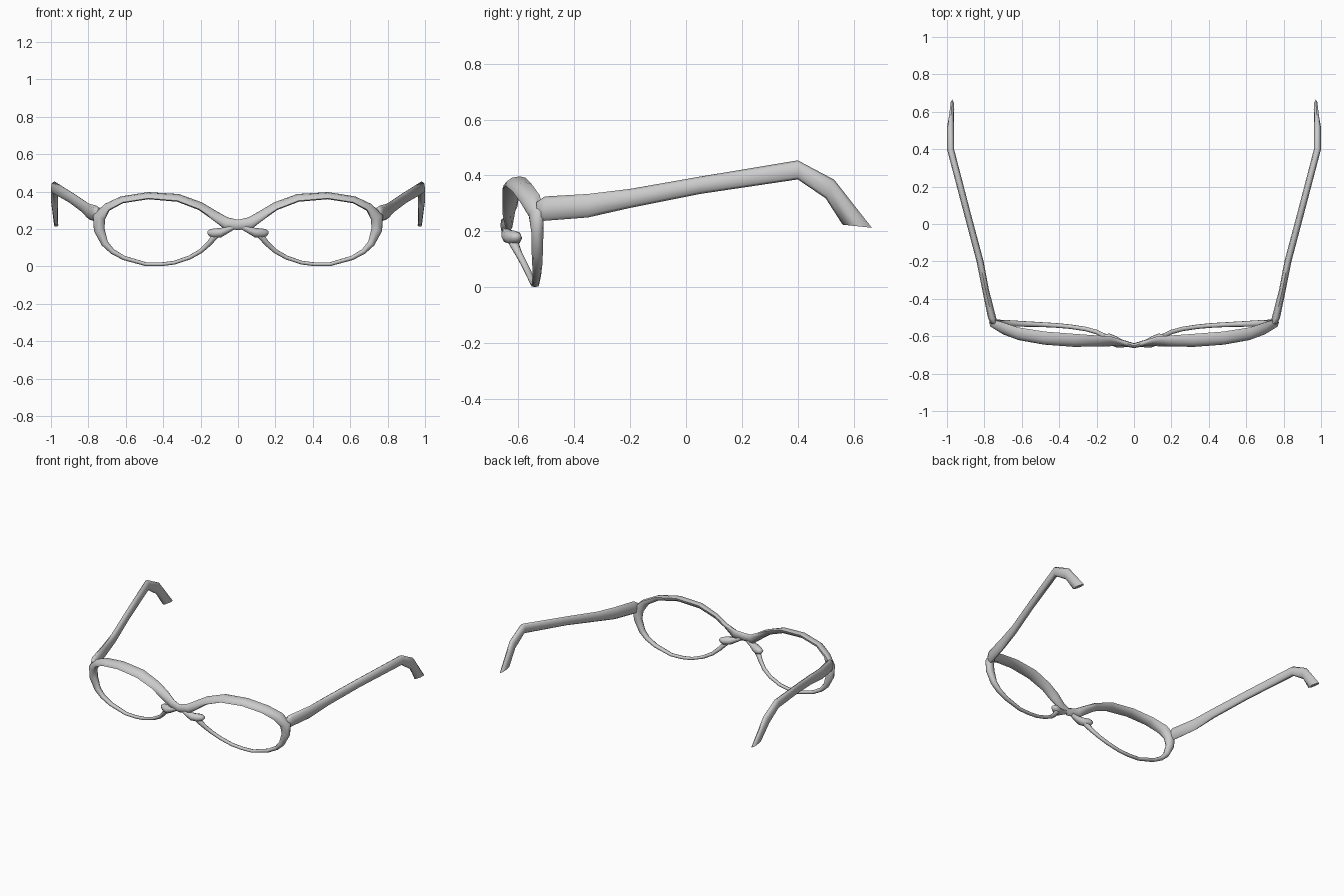
import bpy, bmesh, math
from mathutils import Vector

if "Cube" in bpy.data.objects:
    bpy.data.objects.remove(bpy.data.objects["Cube"])

grey = bpy.data.materials.new("frame grey")
grey.diffuse_color = (0.6, 0.6, 0.6, 1)
grey.use_nodes = True
grey.node_tree.nodes["Principled BSDF"].inputs["Base Color"].default_value = grey.diffuse_color


def power(v, p):
    return math.copysign(abs(v) ** p, v)


def loft(name, rings, sides, p, cap_start=True):
    """Skin a row of (centre, half axis, half axis) sections and mirror it in x."""
    bm = bmesh.new()
    rows = []
    for c, a, b in rings:
        row = []
        for i in range(sides):
            t = 2 * math.pi * i / sides
            row.append(bm.verts.new(c + a * power(math.cos(t), p) + b * power(math.sin(t), p)))
        rows.append(row)
    for r, s in zip(rows, rows[1:]):
        for i in range(sides):
            j = (i + 1) % sides
            bm.faces.new((r[i], r[j], s[j], s[i]))
    if cap_start:
        bm.faces.new(rows[0])
    bm.faces.new(rows[-1])
    bmesh.ops.recalc_face_normals(bm, faces=bm.faces)
    # an open tube may come out inverted, so check one face against its section
    f = next(iter(bm.faces))
    if not cap_start:
        f.normal_update()
        if f.normal.dot(f.calc_center_median() - (rings[0][0] + rings[1][0]) / 2) < 0:
            bmesh.ops.reverse_faces(bm, faces=bm.faces)
    me = bpy.data.meshes.new(name)
    bm.to_mesh(me)
    bm.free()
    me.materials.append(grey)
    ob = bpy.data.objects.new(name, me)
    bpy.context.collection.objects.link(ob)
    mirror = ob.modifiers.new("mirror", 'MIRROR')
    mirror.use_axis[0] = True
    bpy.ops.object.select_all(action='DESELECT')
    bpy.context.view_layer.objects.active = ob
    ob.select_set(True)
    bpy.ops.object.shade_smooth_by_angle(angle=math.radians(65))
    return ob


def wire(stations, lean=0.0):
    """Sections across a path in the xz plane: x, z, half width, front y, back y.
    Lean tips the upper edge of the brow backwards."""
    rings = []
    for i, (x, z, w, yf, yb) in enumerate(stations):
        q, n = stations[max(i - 1, 0)], stations[min(i + 1, len(stations) - 1)]
        across = Vector((-(n[1] - q[1]), 0, n[0] - q[0])).normalized()
        if x == 0:
            across = Vector((0, 0, 1))
        elif x > 0.1:
            across.y = lean * max(0, across.z)
        rings.append((Vector((x, (yf + yb) / 2, z)), across * w, Vector((0, (yb - yf) / 2, 0))))
    return rings


# Bridge and rim: from the middle over the brow, round the hinge and back to the nose
rim = [
    (0.00, .222, .028, -.664, -.637), (.065, .232, .031, -.650, -.618),
    (.13, .275, .025, -.648, -.610), (.20, .321, .022, -.650, -.602),
    (.32, .366, .021, -.652, -.592), (.48, .378, .019, -.642, -.578),
    (.62, .356, .019, -.618, -.555), (.70, .316, .022, -.590, -.525),
    (.743, .262, .034, -.562, -.510), (.742, .195, .029, -.553, -.510),
    (.712, .122, .019, -.552, -.512), (.672, .080, .014, -.550, -.514),
    (.61, .045, .012, -.549, -.518), (.49, .011, .010, -.551, -.525),
    (.41, .011, .010, -.555, -.530), (.34, .020, .010, -.561, -.537),
    (.26, .047, .011, -.573, -.549), (.20, .081, .012, -.590, -.565),
    (.157, .120, .014, -.612, -.585), (.130, .152, .016, -.632, -.596),
    (.105, .175, .014, -.640, -.605),
]
loft("rim_and_bridge", wire(rim, 0.8), 8, 0.85, cap_start=False)

# Nose pads under the bridge
pad = [
    (.025, .210, .014, -.655, -.630), (.06, .194, .018, -.660, -.620),
    (.095, .180, .025, -.660, -.600), (.13, .177, .026, -.645, -.586),
    (.152, .180, .018, -.630, -.588), (.163, .182, .007, -.620, -.596),
]
loft("nose_pad", wire(pad), 8, 0.95)

# Temples: top y, top z, bottom y, bottom z, inner x, outer x
temple = [
    (-.535, .305, -.535, .245, .738, .765), (-.505, .325, -.505, .238, .736, .780),
    (-.35, .334, -.35, .250, .776, .812), (-.20, .352, -.20, .284, .804, .842),
    (.05, .396, .05, .334, .871, .908), (.40, .454, .40, .386, .962, 1.0),
    (.53, .385, .50, .318, .962, 1.0), (.665, .213, .56, .224, .961, .983),
]
sections = []
for ty, tz, by, bz, xi, xo in temple:
    top, low = Vector(((xi + xo) / 2, ty, tz)), Vector(((xi + xo) / 2, by, bz))
    sections.append(((top + low) / 2, (top - low) / 2, Vector(((xo - xi) / 2, 0, 0))))
loft("temple", sections, 8, 0.85)
